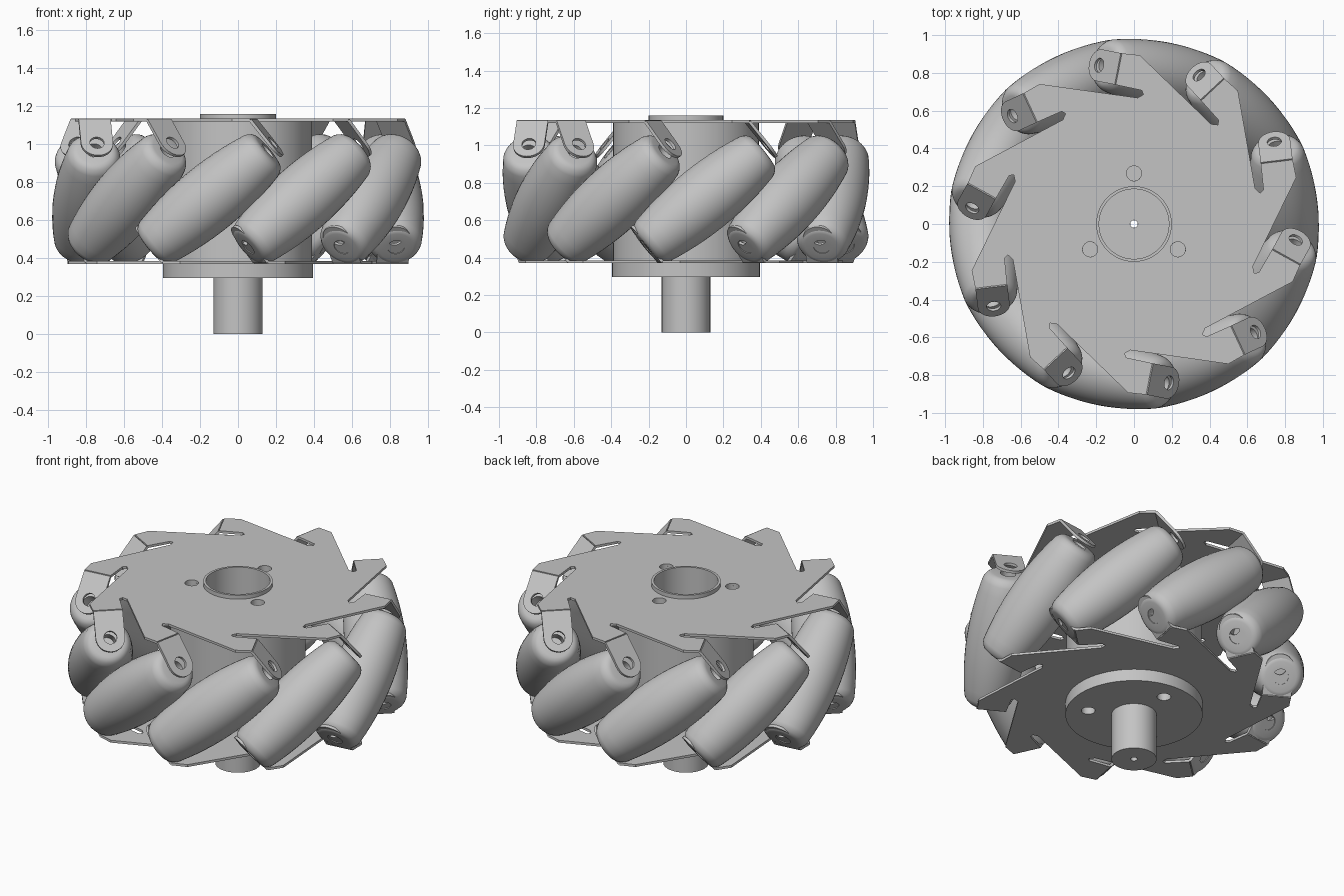
import bpy, bmesh
from math import sin, cos, pi, radians
from mathutils import Matrix, Vector

cube = bpy.data.objects.get("Cube")
if cube:
    bpy.data.objects.remove(cube)

grey = bpy.data.materials.new("plain_grey")
grey.use_nodes = True
grey.diffuse_color = (0.55, 0.55, 0.55, 1)
grey.node_tree.nodes["Principled BSDF"].inputs["Base Color"].default_value = (0.55, 0.55, 0.55, 1)

COUNT = 10
STEP = 2 * pi / COUNT
START = radians(-101)          # angle of the first roller
TILT = radians(39)             # roller axis above horizontal
RING = 0.8                     # radius of the roller centres
MID = 0.7525                   # height halfway between the plates


def circle(r, x=0, y=0, n=32):
    return [(x + r * cos(2 * pi * i / n), y + r * sin(2 * pi * i / n)) for i in range(n)]


def bolt_holes(turn=0.0):
    return [circle(0.04, 0.268 * cos(a), 0.268 * sin(a), 20)
            for a in (pi / 2 + turn + k * 2 * pi / 3 for k in range(3))]


def slab(loops, z0, z1):
    """Extruded flat outline; loops after the first are holes."""
    curve = bpy.data.curves.new("outline", 'CURVE')
    curve.dimensions = '2D'
    curve.fill_mode = 'BOTH'
    curve.extrude = (z1 - z0) / 2
    for loop in loops:
        spline = curve.splines.new('POLY')
        spline.points.add(len(loop) - 1)
        for point, (x, y) in zip(spline.points, loop):
            point.co = (x, y, 0, 1)
        spline.use_cyclic_u = True
    helper = bpy.data.objects.new("outline", curve)
    bpy.context.collection.objects.link(helper)
    bpy.context.view_layer.update()
    deps = bpy.context.evaluated_depsgraph_get()
    mesh = bpy.data.meshes.new_from_object(helper.evaluated_get(deps))
    bpy.data.objects.remove(helper)
    bpy.data.curves.remove(curve)
    mesh.transform(Matrix.Translation((0, 0, (z0 + z1) / 2)))
    return mesh


def finish(name, bm, matrix=Matrix()):
    bmesh.ops.remove_doubles(bm, verts=bm.verts, dist=0.0001)
    bmesh.ops.recalc_face_normals(bm, faces=bm.faces)
    mesh = bpy.data.meshes.new(name)
    bm.to_mesh(mesh)
    bm.free()
    mesh.materials.clear()
    mesh.materials.append(grey)
    mesh.shade_smooth()
    mesh.set_sharp_from_angle(angle=radians(30))
    obj = bpy.data.objects.new(name, mesh)
    obj.matrix_world = matrix
    bpy.context.collection.objects.link(obj)
    return obj


def add_slab(name, loops, z0, z1):
    bm = bmesh.new()
    bm.from_mesh(slab(loops, z0, z1))
    return finish(name, bm)


def turned(point, angle):
    v = Matrix.Rotation(angle, 2) @ Vector(point)
    return (v.x, v.y)


# Hub: shaft, flange, drum and raised collar
add_slab("shaft", [circle(0.13), circle(0.02, n=16)], 0, 0.295)
add_slab("flange", [circle(0.395, n=64), circle(0.02, n=16)] + bolt_holes(), 0.295, 0.372)
add_slab("drum", [circle(0.39, n=64), circle(0.185, n=48)] + bolt_holes(), 0.385, 1.12)
add_slab("collar", [circle(0.2, n=48), circle(0.185, n=48)], 1.12, 1.16)

# Star plate with slotted arms, one arm per roller
arm = [(0.624, -0.336), (0.6, -0.335), (0.597, -0.3),
       (0.883, 0.14), (0.875, 0.235), (0.705, 0.235)]
star = [turned(p, k * STEP) for k in range(COUNT) for p in arm]

# Bent lug at the end of each arm, square to the roller axis
W, REACH = 0.085, 0.16
lug = [(-W, 0)] + [(-W * cos(a), REACH + W * sin(a)) for a in (i * pi / 16 for i in range(17))] + [(W, 0)]
lug_mesh = slab([lug, circle(0.038, 0, REACH, 24)], -0.008, 0.008)
lug_frame = Matrix(((1, 0, 0, 0.79),
                    (0, sin(TILT), cos(TILT), 0.235),
                    (0, -cos(TILT), sin(TILT), 1.127),
                    (0, 0, 0, 1)))


def star_plate(name, centre_hole, turn, flip):
    bm = bmesh.new()
    bm.from_mesh(slab([star, circle(centre_hole, n=48)] + bolt_holes(turn), 1.12, 1.135))
    for k in range(COUNT):
        part = lug_mesh.copy()
        part.transform(Matrix.Rotation(k * STEP, 4, 'Z') @ lug_frame)
        bm.from_mesh(part)
        bpy.data.meshes.remove(part)
    return finish(name, bm, Matrix.Rotation(START, 4, 'Z') @ flip)


star_plate("top_plate", 0.19, -START, Matrix())
half_turn = Matrix.Translation((0, 0, 2 * MID)) @ Matrix.Rotation(pi, 4, 'X')
star_plate("bottom_plate", 0.02, START, half_turn)

# Barrel roller: bored ends, rounded rims, bulged middle
end = [(0, 0.33), (0.045, 0.33), (0.045, 0.405), (0.09, 0.405), (0.108, 0.401), (0.122, 0.39), (0.133, 0.375)]
barrel = [(0.178 - 0.293 * t * t, t) for t in (0.36 - 0.06 * i for i in range(13))]
profile = end + barrel + [(r, -t) for r, t in reversed(end)]

bm = bmesh.new()
verts = [bm.verts.new((r, 0, t)) for r, t in profile]
edges = [bm.edges.new(pair) for pair in zip(verts, verts[1:])]
bmesh.ops.spin(bm, geom=verts + edges, cent=(0, 0, 0), axis=(0, 0, 1), angle=2 * pi, steps=40)
tilt = Matrix.Translation((RING, 0, 0.712)) @ Matrix.Rotation(TILT - pi / 2, 4, 'X')
first = finish("roller_1", bm, Matrix.Rotation(START, 4, 'Z') @ tilt)
for k in range(1, COUNT):
    roller = bpy.data.objects.new(f"roller_{k + 1}", first.data)
    roller.matrix_world = Matrix.Rotation(START + k * STEP, 4, 'Z') @ tilt
    bpy.context.collection.objects.link(roller)

bpy.data.meshes.remove(lug_mesh)
